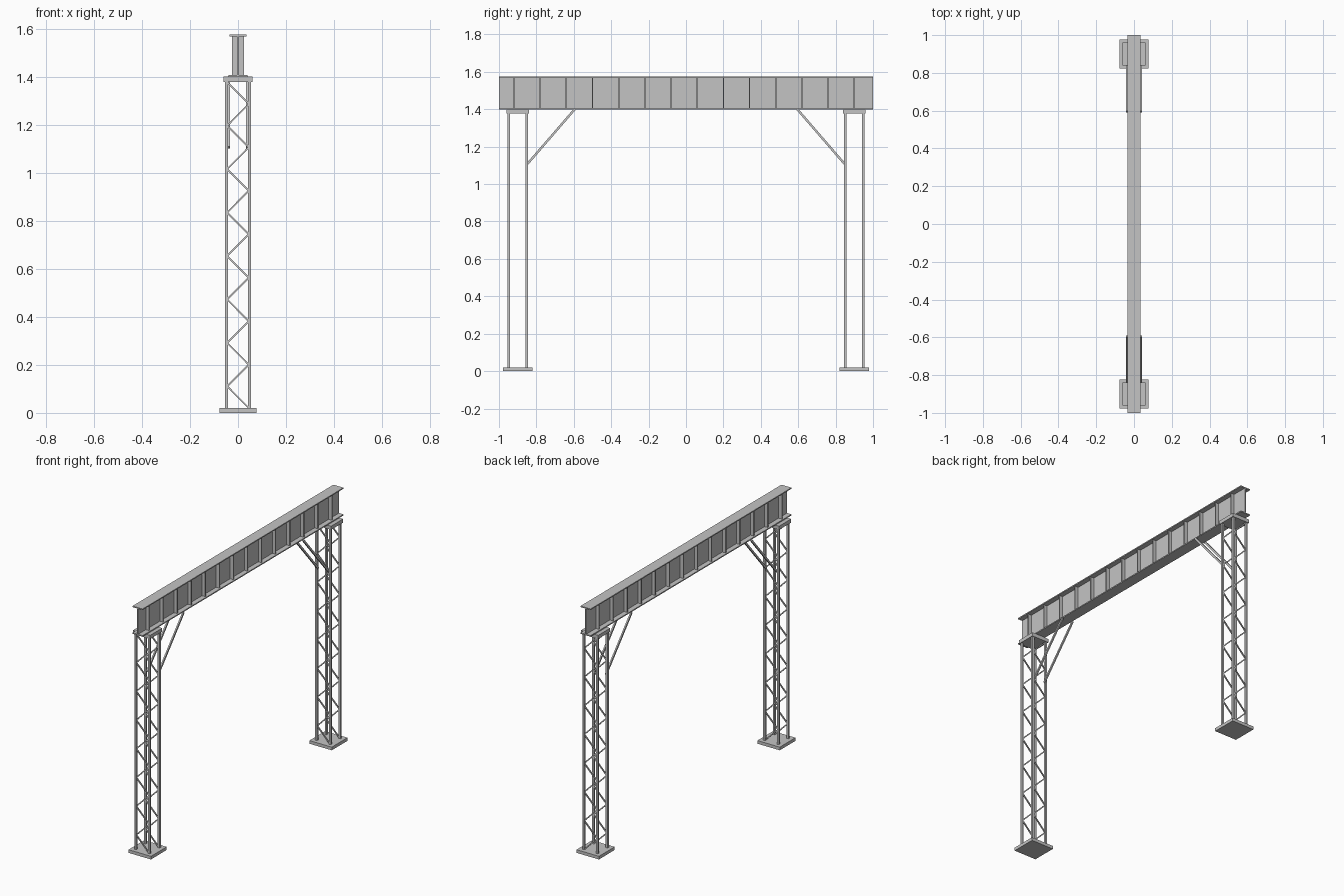
import bpy
import bmesh
from mathutils import Vector, Matrix

if "Cube" in bpy.data.objects:
    bpy.data.objects.remove(bpy.data.objects["Cube"], do_unlink=True)

# Single painted steel colour
steel = bpy.data.materials.new("grey_steel")
steel.use_nodes = True
colour = (0.55, 0.55, 0.55, 1)
steel.diffuse_color = colour
steel.node_tree.nodes["Principled BSDF"].inputs["Base Color"].default_value = colour


def add_box(bm, centre, size):
    bmesh.ops.create_cube(bm, size=1, matrix=Matrix.Translation(centre) @ Matrix.Diagonal((*size, 1)))


def add_bar(bm, start, end, wide, deep):
    """Rectangular bar between two points; wide is along the span's side axis."""
    a, b = Vector(start), Vector(end)
    along = (b - a).normalized()
    side = along.cross(Vector((0, 1, 0)) if abs(along.y) < 0.1 else Vector((1, 0, 0))).normalized()
    rot = Matrix((side, along.cross(side), along)).transposed().to_4x4()
    scale = Matrix.Diagonal((wide, deep, (b - a).length, 1))
    bmesh.ops.create_cube(bm, size=1, matrix=Matrix.Translation((a + b) / 2) @ rot @ scale)


def finish(name, bm):
    mesh = bpy.data.meshes.new(name)
    bmesh.ops.recalc_face_normals(bm, faces=bm.faces)
    bm.to_mesh(mesh)
    bm.free()
    mesh.materials.append(steel)
    obj = bpy.data.objects.new(name, mesh)
    bpy.context.collection.objects.link(obj)


TOP, SEAT, CAP, BASE = 1.575, 1.40, 1.377, 0.02
FLANGE, COLUMN, POST = 0.007, 0.90, 0.048

# Plate girder: web and two flanges
bm = bmesh.new()
add_box(bm, (0, 0, (TOP + SEAT) / 2), (0.008, 2, TOP - SEAT - FLANGE))
for z in (TOP - FLANGE / 2, SEAT + FLANGE / 2):
    add_box(bm, (0, 0, z), (0.07, 2, FLANGE))
finish("girder", bm)

# Evenly spaced web stiffeners
bm = bmesh.new()
for i in range(14):
    for x in (-0.015, 0.015):
        add_box(bm, (x, -0.92 + 0.14 * i, (TOP + SEAT) / 2), (0.022, 0.007, TOP - SEAT - 2 * FLANGE))
finish("girder_stiffeners", bm)

for end, s in (("front", -1), ("back", 1)):
    y = s * COLUMN
    # Base and cap plates
    bm = bmesh.new()
    add_box(bm, (0, y, BASE / 2), (0.156, 0.156, BASE))
    finish(end + "_base_plate", bm)
    bm = bmesh.new()
    add_box(bm, (0, y, (CAP + SEAT) / 2), (0.12, 0.12, SEAT - CAP))
    finish(end + "_cap_plate", bm)

    # Four corner posts
    bm = bmesh.new()
    for x in (-POST, POST):
        for dy in (-POST, POST):
            add_box(bm, (x, y + dy, (BASE + CAP) / 2), (0.013, 0.013, CAP - BASE))
    finish(end + "_column_posts", bm)

    # Zigzag lacing on the two faces across the girder
    bm = bmesh.new()
    count = 15
    step = (CAP - BASE) / count
    for dy in (-POST, POST):
        for i in range(count):
            x = 0.045 if i % 2 == 0 else -0.045
            add_bar(bm, (x, y + dy, BASE + step * i), (-x, y + dy, BASE + step * (i + 1)), 0.007, 0.007)
    finish(end + "_column_lacing", bm)

    # Pair of knee braces up to the girder
    bm = bmesh.new()
    for x in (-0.037, 0.037):
        add_bar(bm, (x, s * 0.85, 1.105), (x, s * 0.595, 1.40), 0.012, 0.009)
    finish(end + "_knee_braces", bm)
